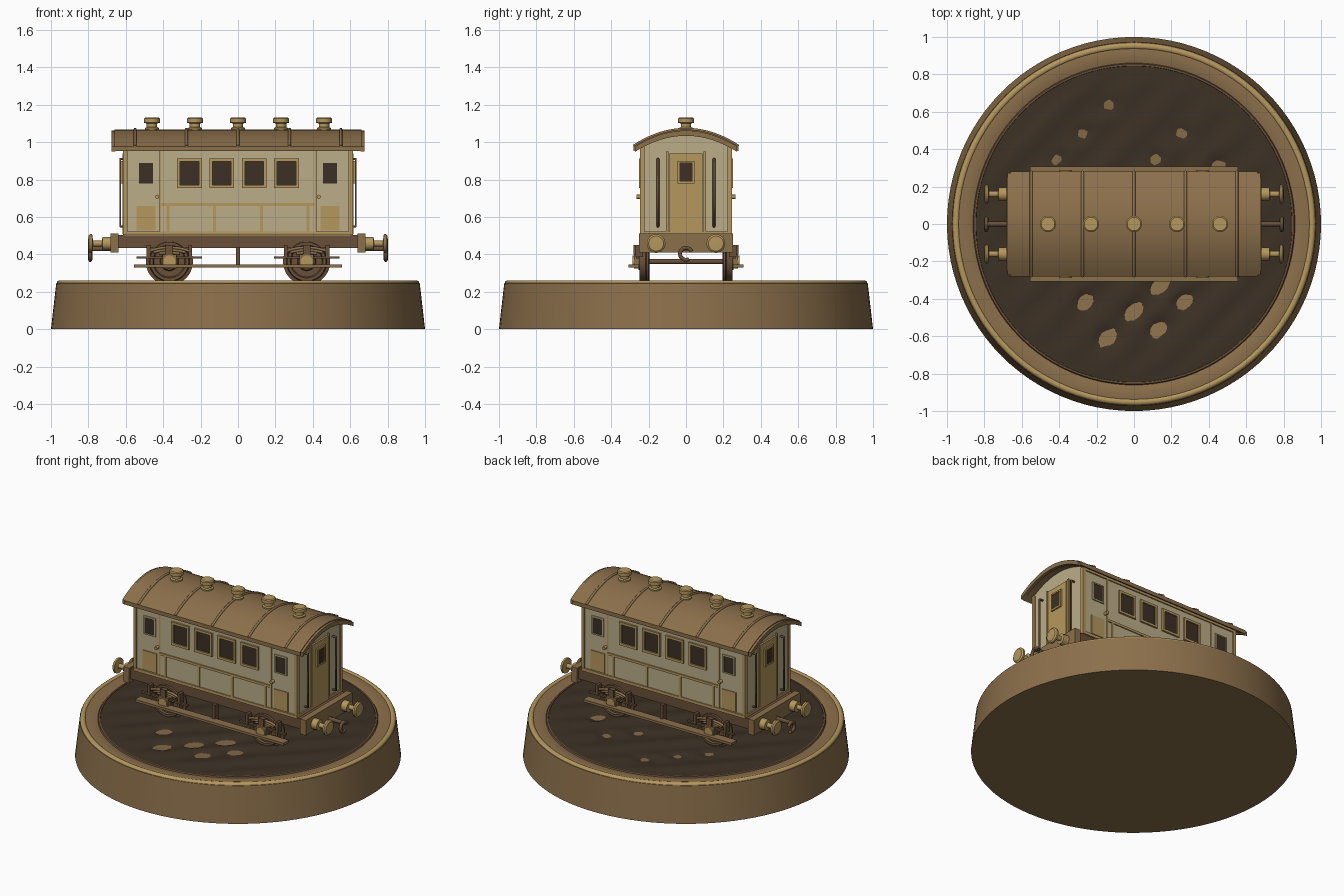
import bpy, bmesh, math
from mathutils import Vector

if "Cube" in bpy.data.objects:
    bpy.data.objects.remove(bpy.data.objects["Cube"])


def mat(name, r, g, b):
    m = bpy.data.materials.new(name)
    m.diffuse_color = (r, g, b, 1)
    m.use_nodes = True
    m.node_tree.nodes["Principled BSDF"].inputs["Base Color"].default_value = m.diffuse_color
    return m


BROWN = mat("brown", .26, .16, .07)
GOLD = mat("gold", .46, .31, .11)
CREAM = mat("cream", .50, .42, .25)
DARK = mat("dark", .045, .03, .018)
WOOD = mat("dark_brown", .14, .08, .04)


def finish(bm, name, m, smooth=False):
    bmesh.ops.remove_doubles(bm, verts=bm.verts, dist=1e-5)
    bmesh.ops.recalc_face_normals(bm, faces=bm.faces)
    me = bpy.data.meshes.new(name)
    bm.to_mesh(me)
    bm.free()
    ob = bpy.data.objects.new(name, me)
    bpy.context.collection.objects.link(ob)
    me.materials.append(m)
    if smooth:
        bpy.ops.object.select_all(action='DESELECT')
        ob.select_set(True)
        bpy.context.view_layer.objects.active = ob
        bpy.ops.object.shade_smooth_by_angle(angle=math.radians(35))
    return ob


def box(name, x0, x1, y0, y1, z0, z1, m):
    bm = bmesh.new()
    bmesh.ops.create_cube(bm, size=1)
    for v in bm.verts:
        v.co = ((x0 + x1) / 2 + v.co.x * (x1 - x0), (y0 + y1) / 2 + v.co.y * (y1 - y0),
                (z0 + z1) / 2 + v.co.z * (z1 - z0))
    return finish(bm, name, m)


def lathe(name, profile, centre, axis, m, n=40):
    """Turn (radius, height) points around an axis."""
    bm = bmesh.new()
    q = Vector((0, 0, 1)).rotation_difference(Vector(axis))
    rings = [[bm.verts.new(q @ Vector((r * math.cos(i * math.tau / n), r * math.sin(i * math.tau / n), h))
                           + Vector(centre)) for i in range(n)] for r, h in profile]
    for a, b in zip(rings, rings[1:]):
        for i in range(n):
            j = (i + 1) % n
            bm.faces.new((a[i], a[j], b[j], b[i]))
    return finish(bm, name, m, True)


def rod(name, r, length, centre, axis, m, n=24):
    return lathe(name, [(0, 0), (r, 0), (r, length), (0, length)], centre, axis, m, n)


def prism(name, pts, x0, x1, m):
    """Extrude a (y, z) outline along x."""
    bm = bmesh.new()
    f = bm.faces.new([bm.verts.new((x0, y, z)) for y, z in pts])
    ext = bmesh.ops.extrude_face_region(bm, geom=[f])
    bmesh.ops.translate(bm, vec=(x1 - x0, 0, 0), verts=[g for g in ext['geom'] if isinstance(g, bmesh.types.BMVert)])
    return finish(bm, name, m, True)


def tube(name, pts, r, m):
    cu = bpy.data.curves.new(name, 'CURVE')
    cu.dimensions = '3D'
    cu.bevel_depth, cu.bevel_resolution, cu.use_fill_caps = r, 3, True
    s = cu.splines.new('POLY')
    s.points.add(len(pts) - 1)
    for p, c in zip(s.points, pts):
        p.co = (*c, 1)
    ob = bpy.data.objects.new(name, cu)
    bpy.context.collection.objects.link(ob)
    cu.materials.append(m)


def arc(half, peak, n=20):
    """Roof curve as (y, z) points."""
    return [(y, peak - 1.15 * y * y) for y in (half * (2 * i / n - 1) for i in range(n + 1))]


# round display base
lathe("base", [(0, 0), (1, 0), (.972, .245), (.95, .255), (.87, .25), (.86, .246), (0, .246)], (0, 0, 0), (0, 0, 1), BROWN, 96)
lathe("base_rim", [(.952 + .018 * math.cos(t * math.tau / 12), .245 + .016 * math.sin(t * math.tau / 12))
                   for t in range(13)], (0, 0, 0), (0, 0, 1), GOLD, 96)
lathe("ground_edge", [(.842, .245), (.846, .254), (.856, .254), (.862, .245)], (0, 0, 0), (0, 0, 1), WOOD, 96)

# rippled ground, with hollows where the base shows through
dips = [(-.13, .63), (-.27, .48), (.26, .48), (.12, .34), (-.41, .34), (.44, .31), (-.27, -.41), (0, -.47),
        (.26, -.41), (.14, -.33), (.12, -.56), (-.14, -.61)]
bm = bmesh.new()
N, R = 96, 40
rows = []
for k in range(R + 1):
    row = []
    for i in range(N):
        r, a = .85 * k / R, i * math.tau / N
        x, y = r * math.cos(a), r * math.sin(a)
        z = .256 + .005 * math.sin(23.5 * (x - y))
        for px, py in dips:
            u, w = (x - px + y - py) * .707, (x - px - y + py) * .707
            z -= .020 * math.exp(-(u / .055) ** 2 - (w / .04) ** 2)
        fade = min(1, (.85 - r) / .1)
        row.append(bm.verts.new((x, y, .251 + (z - .251) * fade)))
    rows.append(row)
for a, b in zip(rows, rows[1:]):
    for i in range(N):
        bm.faces.new((a[i], a[(i + 1) % N], b[(i + 1) % N], b[i]))
finish(bm, "ground", DARK, True)

# body shell and underframe
prism("body", [(-.235, .5)] + arc(.235, 1.045) + [(.235, .5)], -.605, .605, CREAM)
box("underframe", -.65, .65, -.235, .235, .435, .505, WOOD)

# roof, end trims, ribs and ventilators
prism("roof", arc(.28, 1.068) + arc(.28, 1.042)[::-1], -.66, .66, BROWN)
for s in (-1, 1):
    prism("roof_end_trim", arc(.272, 1.062) + arc(.272, 1.034)[::-1], s * .655, s * .676, BROWN)
for x in (-.55, -.275, 0, .275, .55):
    tube("roof_rib", [(x, y, z) for y, z in arc(.281, 1.069)], .008, BROWN)
for x in (-.46, -.23, 0, .23, .46):
    lathe("roof_vent", [(0, 1.05), (.038, 1.05), (.038, 1.075), (.028, 1.08), (.028, 1.1), (.043, 1.104),
                        (.043, 1.126), (.036, 1.131), (0, 1.131)], (x, 0, 0), (0, 0, 1), GOLD)


def side(name, s, xc, w, z0, z1, out, m):
    """Thin panel on a long side wall."""
    box(name, xc - w / 2, xc + w / 2, *sorted((s * .23, s * out)), z0, z1, m)


def frame(name, put, c, w, z0, z1, t, out, m):
    """Four bars around an opening."""
    for d in (-1, 1):
        put(name, c + d * (w - t) / 2, t, z0, z1, out, m)
    put(name, c, w - 2 * t, z0, z0 + t, out, m)
    put(name, c, w - 2 * t, z1 - t, z1, out, m)


for s in (-1, 1):
    put = lambda n, c, w, a, b, o, m, s=s: side(n, s, c, w, a, b, o, m)
    # saloon panel, rails and windows
    put("side_panel", 0, .83, .52, .955, .240, CREAM)
    put("sill_rail", 0, 1.22, .503, .523, .247, GOLD)
    put("belt_rail", 0, .83, .66, .676, .247, GOLD)
    put("top_rail", 0, 1.22, .957, .978, .245, GOLD)
    for x in (-.26, -.087, .087, .26):
        frame("window_frame", put, x, .133, .755, .912, .016, .252, GOLD)
        put("window_glass", x, .102, .77, .897, .243, DARK)
    for x in (-.375, -.125, .125, .375):
        put("panel_strip", x, .016, .523, .66, .246, GOLD)
    for d in (-1, 1):
        # side doors
        put("side_door", d * .505, .165, .525, .955, .239, CREAM)
        put("door_window", d * .492, .074, .78, .888, .243, DARK)
        frame("door_window_frame", put, d * .492, .09, .772, .896, .008, .247, CREAM)
        put("door_lower_panel", d * .492, .104, .528, .66, .245, GOLD)
        put("door_post", d * .416, .01, .523, .957, .244, GOLD)
        put("corner_post", d * .602, .022, .503, .97, .245, GOLD)
        rod("door_knob", .011, .03, (d * .432, s * .235, .708), (0, s, 0), GOLD, 16)


def end(name, s, yc, w, z0, z1, out, m):
    """Thin panel on an end wall."""
    box(name, *sorted((s * .6, s * out)), yc - w / 2, yc + w / 2, z0, z1, m)


for s in (-1, 1):
    put = lambda n, c, w, a, b, o, m, s=s: end(n, s, c, w, a, b, o, m)
    # end door, strips and grab rails
    put("end_door", 0, .175, .508, .94, .617, GOLD)
    put("end_window", 0, .072, .79, .89, .623, DARK)
    frame("end_window_frame", put, 0, .092, .78, .9, .01, .627, GOLD)
    put("end_sill", 0, .47, .503, .523, .614, GOLD)
    for d in (-1, 1):
        put("end_corner_post", d * .232, .022, .503, .975, .614, GOLD)
        put("end_strip", d * .1, .012, .508, .95, .615, GOLD)
        tube("grab_rail", [(s * .6, d * .15, .55), (s * .63, d * .15, .55), (s * .63, d * .15, .91),
                           (s * .6, d * .15, .91)], .007, WOOD)
        # buffers
        lathe("buffer", [(0, 0), (.036, 0), (.034, .045), (.016, .047), (.016, .095), (.05, .1), (.05, .112),
                         (.04, .12), (0, .122)], (s * .68, d * .16, .458), (s, 0, 0), GOLD, 32)
    box("buffer_beam", *sorted((s * .64, s * .683)), -.25, .25, .41, .512, BROWN)
    # coupling hook
    rod("coupling_shank", .013, .115, (s * .68, 0, .43), (s, 0, 0), WOOD)
    tube("coupling_hook", [(s * .79, .032 * math.cos(a), .403 + .032 * math.sin(a))
                           for a in (math.radians(20 + 14 * i) for i in range(21))], .011, WOOD)

# running gear
for x in (-.367, .367):
    rod("axle", .014, .48, (x, -.24, .362), (0, 1, 0), WOOD)
    for s in (-1, 1):
        lathe("wheel", [(0, .195), (.12, .195), (.126, .2), (.126, .21), (.108, .216), (.104, .248), (.088, .248),
                        (.082, .236), (.05, .236), (.045, .254), (0, .254)], (x, 0, .362), (0, s, 0), WOOD, 48)
        rod("wheel_hub", .032, .05, (x, s * .235, .362), (0, s, 0), GOLD)
        gear = lambda n, w, y0, y1, a, b, m: box(n, x - w / 2, x + w / 2, *sorted((s * y0, s * y1)), a, b, m)
        gear("axle_box", .075, .25, .277, .325, .4, BROWN)
        gear("spring_clamp", .04, .245, .28, .4, .45, WOOD)
        gear("tie_bar", .35, .25, .266, .377, .389, WOOD)
        # leaf spring
        for k in range(3):
            w = .115 - .03 * k
            tube("spring_leaf", [(x + w * t / 5, s * .258, .437 - .014 * k - .022 * (w / .115 * t / 5) ** 2)
                                 for t in range(-5, 6)], .008, BROWN)
        for d in (-1, 1):
            box("spring_hanger", x + d * .112 - .01, x + d * .112 + .01, *sorted((s * .23, s * .27)), .385, .45, WOOD)
for s in (-1, 1):
    box("footboard", -.556, .556, *sorted((s * .25, s * .308)), .33, .346, BROWN)
    for x in (-.367, 0, .367):
        box("footboard_hanger", x - .011, x + .011, *sorted((s * .225, s * .262)), .335, .44, WOOD)
